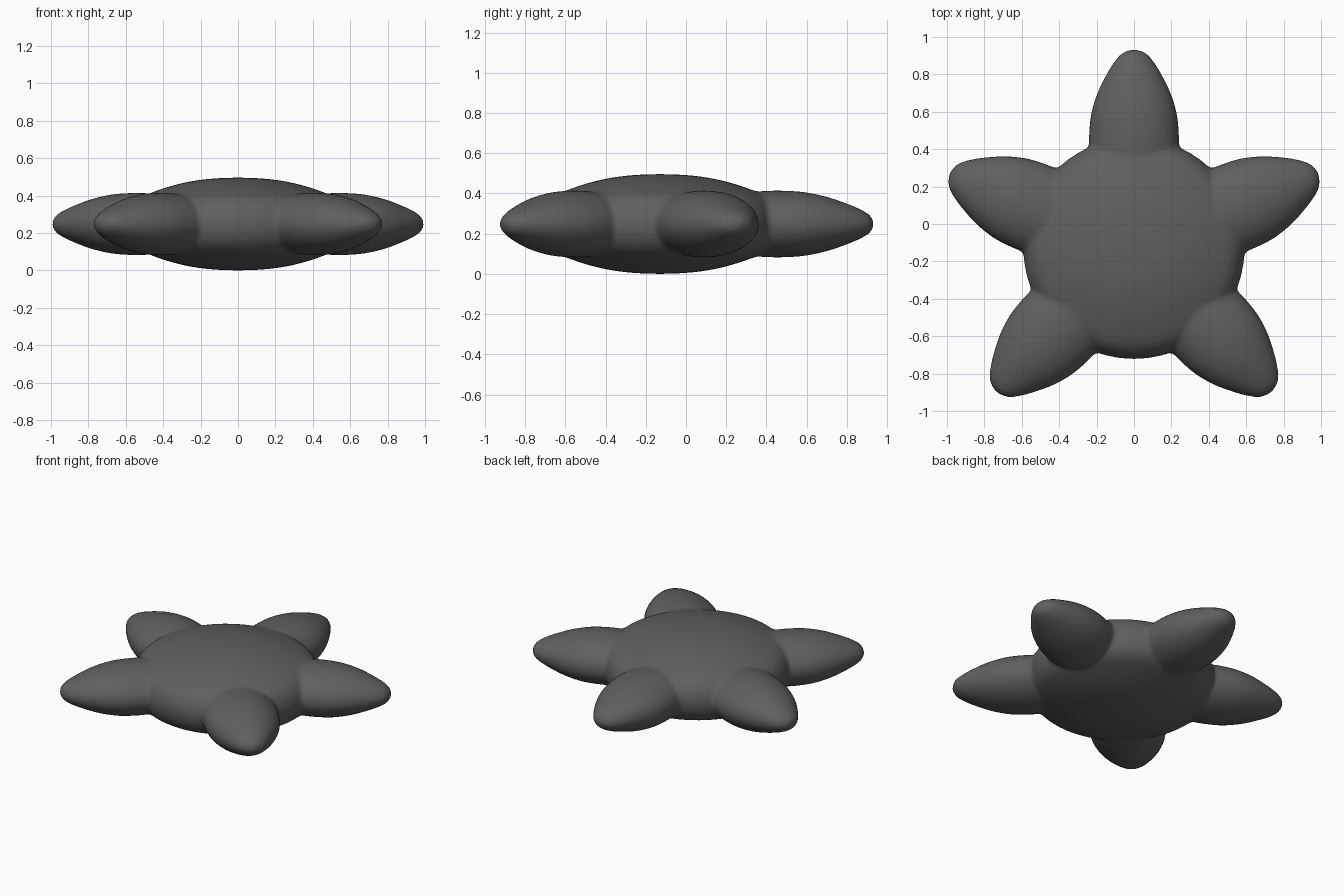
import bpy, bmesh, math
from mathutils import Matrix, Vector

if "Cube" in bpy.data.objects:
    bpy.data.objects.remove(bpy.data.objects["Cube"])

CENTRE = Vector((0, -0.13, 0.248))
SIDES = 48

grey = bpy.data.materials.new("dark_grey")
grey.diffuse_color = (0.115, 0.115, 0.115, 1)
grey.use_nodes = True
grey.node_tree.nodes["Principled BSDF"].inputs["Base Color"].default_value = grey.diffuse_color


def smooth_profile(points, steps=5):
    """Catmull-Rom resampling of a short profile."""
    p = [Vector(q) for q in points]
    p = [2 * p[0] - p[1]] + p + [2 * p[-1] - p[-2]]
    out = []
    for a, b, c, d in zip(p, p[1:], p[2:], p[3:]):
        for i in range(steps):
            t = i / steps
            out.append(0.5 * (2 * b + (c - a) * t + (2 * a - 5 * b + 4 * c - d) * t * t
                              + (3 * b - a - 3 * c + d) * t ** 3))
    return out + [p[-2]]


def add_lathe(bm, profile, matrix):
    """Closed solid from (height, radius) pairs, turned about local z."""
    rings = []
    for h, r in profile:
        if r < 1e-4:
            rings.append([bm.verts.new(matrix @ Vector((0, 0, h)))])
        else:
            rings.append([bm.verts.new(matrix @ Vector((r * math.cos(a), r * math.sin(a), h)))
                          for a in (2 * math.pi * k / SIDES for k in range(SIDES))])
    for lo, hi in zip(rings, rings[1:]):
        for k in range(SIDES):
            n = (k + 1) % SIDES
            if len(lo) == 1:
                bm.faces.new((lo[0], hi[n], hi[k]))
            elif len(hi) == 1:
                bm.faces.new((lo[k], lo[n], hi[0]))
            else:
                bm.faces.new((lo[k], lo[n], hi[n], hi[k]))


bm = bmesh.new()

# Domed central disc, mirrored above and below its rim
dome = [(0.248, 0), (0.245, 0.1), (0.236, 0.2), (0.218, 0.3), (0.19, 0.4),
        (0.152, 0.5), (0.115, 0.55), (0.065, 0.58), (0, 0.592)]
disc = [(-h, r) for h, r in dome] + [(h, r) for h, r in reversed(dome[:-1])]
add_lathe(bm, smooth_profile(disc), Matrix.Translation(CENTRE))

# Five flattened, tapering arms, with a wider gap at the front
arm = [(0.2, 0), (0.22, 0.12), (0.3, 0.19), (0.42, 0.225), (0.55, 0.24), (0.65, 0.238),
       (0.73, 0.227), (0.83, 0.196), (0.93, 0.147), (1.0, 0.104), (1.045, 0.062), (1.068, 0)]
flatten = Matrix.Diagonal((1, 1, 0.69, 1))
for i in range(-2, 3):
    turn = Matrix.Rotation(math.radians(90 + 68 * i), 4, 'Z')
    lay = Matrix.Rotation(math.radians(90), 4, 'Y')
    add_lathe(bm, smooth_profile(arm), Matrix.Translation(CENTRE) @ turn @ flatten @ lay)

bmesh.ops.recalc_face_normals(bm, faces=bm.faces)
mesh = bpy.data.meshes.new("starfish_body")
bm.to_mesh(mesh)
bm.free()
mesh.materials.append(grey)
star = bpy.data.objects.new("starfish_body", mesh)
bpy.context.collection.objects.link(star)

# Fuse the parts into one skin and soften the joints
fuse = star.modifiers.new("fuse", 'REMESH')
fuse.mode = 'VOXEL'
fuse.voxel_size = 0.014
fuse.use_smooth_shade = True
soften = star.modifiers.new("soften", 'SMOOTH')
soften.factor = 0.5
soften.iterations = 6
